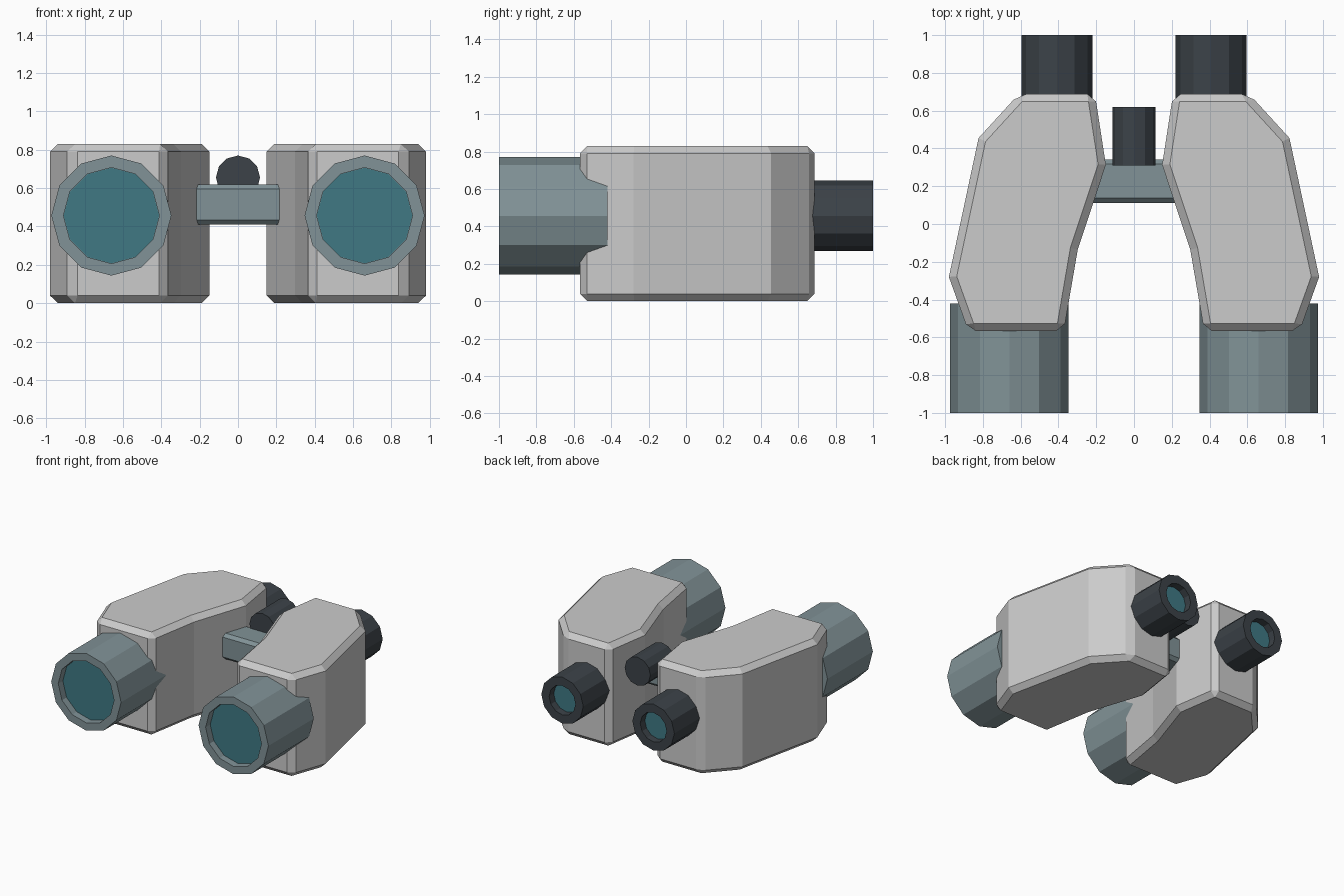
import bpy, bmesh, math

if "Cube" in bpy.data.objects:
    bpy.data.objects.remove(bpy.data.objects["Cube"])


def material(name, rgb):
    m = bpy.data.materials.new(name)
    m.diffuse_color = (*rgb, 1)
    m.use_nodes = True
    m.node_tree.nodes["Principled BSDF"].inputs["Base Color"].default_value = m.diffuse_color
    return m


BLUE = material("blue_grey", (0.22, 0.29, 0.31))
DARK = material("dark_grey", (0.045, 0.055, 0.065))
GLASS = material("glass", (0.05, 0.19, 0.23))


def finish(name, bm, mat=None, bevel=0):
    bmesh.ops.recalc_face_normals(bm, faces=bm.faces[:])
    me = bpy.data.meshes.new(name)
    bm.to_mesh(me)
    bm.free()
    ob = bpy.data.objects.new(name, me)
    bpy.context.collection.objects.link(ob)
    if mat:
        me.materials.append(mat)
    if bevel:
        b = ob.modifiers.new("Bevel", 'BEVEL')
        b.width, b.segments = bevel, 1
        b.limit_method, b.angle_limit = 'ANGLE', math.radians(33)
    return ob


def lathe_y(name, x, z, profile, mat):
    """12-sided part around the y axis; profile lists (radius, y), both ends capped."""
    bm = bmesh.new()
    rings = []
    for r, y in profile:
        rings.append([bm.verts.new((x + r * math.cos(i * math.pi / 6), y,
                                    z + r * math.sin(i * math.pi / 6))) for i in range(12)])
    for a, b in zip(rings, rings[1:]):
        for i in range(12):
            j = (i + 1) % 12
            bm.faces.new((a[i], a[j], b[j], b[i]))
    bm.faces.new(rings[0])
    bm.faces.new(rings[-1])
    return finish(name, bm, mat)


# Outline of one prism housing, seen from above
OUTLINE = [(0.61, 0.688), (0.207, 0.688), (0.149, 0.313), (0.298, -0.136),
           (0.372, -0.567), (0.877, -0.567), (0.98, -0.28), (0.823, 0.455)]
AXIS_Z = 0.457

for side, s in (("left", -1), ("right", 1)):
    # Prism housing
    bm = bmesh.new()
    base = bm.faces.new([bm.verts.new((s * x, y, 0)) for x, y in OUTLINE])
    ext = bmesh.ops.extrude_face_region(bm, geom=[base], use_keep_orig=True)
    for v in ext["geom"]:
        if isinstance(v, bmesh.types.BMVert):
            v.co.z = 0.83
    finish(side + "_housing", bm, bevel=0.04)

    # Objective barrel with recessed lens
    x = s * 0.66
    lathe_y(side + "_objective_barrel", x, AXIS_Z,
            [(0.313, -0.42), (0.313, -1), (0.25, -1), (0.25, -0.94)], BLUE)
    lathe_y(side + "_objective_lens", x, AXIS_Z, [(0.249, -0.93), (0.249, -0.942)], GLASS)

    # Eyepiece with recessed lens
    x = s * 0.408
    lathe_y(side + "_eyepiece", x, AXIS_Z,
            [(0.188, 0.62), (0.188, 1), (0.118, 1), (0.118, 0.94)], DARK)
    lathe_y(side + "_eyepiece_lens", x, AXIS_Z, [(0.117, 0.93), (0.117, 0.942)], GLASS)

# Bridge between the housings
bm = bmesh.new()
bmesh.ops.create_cube(bm, size=1)
for v in bm.verts:
    v.co = (v.co.x * 0.52, v.co.y * 0.23 + 0.227, v.co.z * 0.21 + 0.515)
finish("bridge", bm, BLUE, bevel=0.025)

# Focus knob
lathe_y("focus_knob", 0, 0.655, [(0.115, 0.31), (0.115, 0.62)], DARK)
